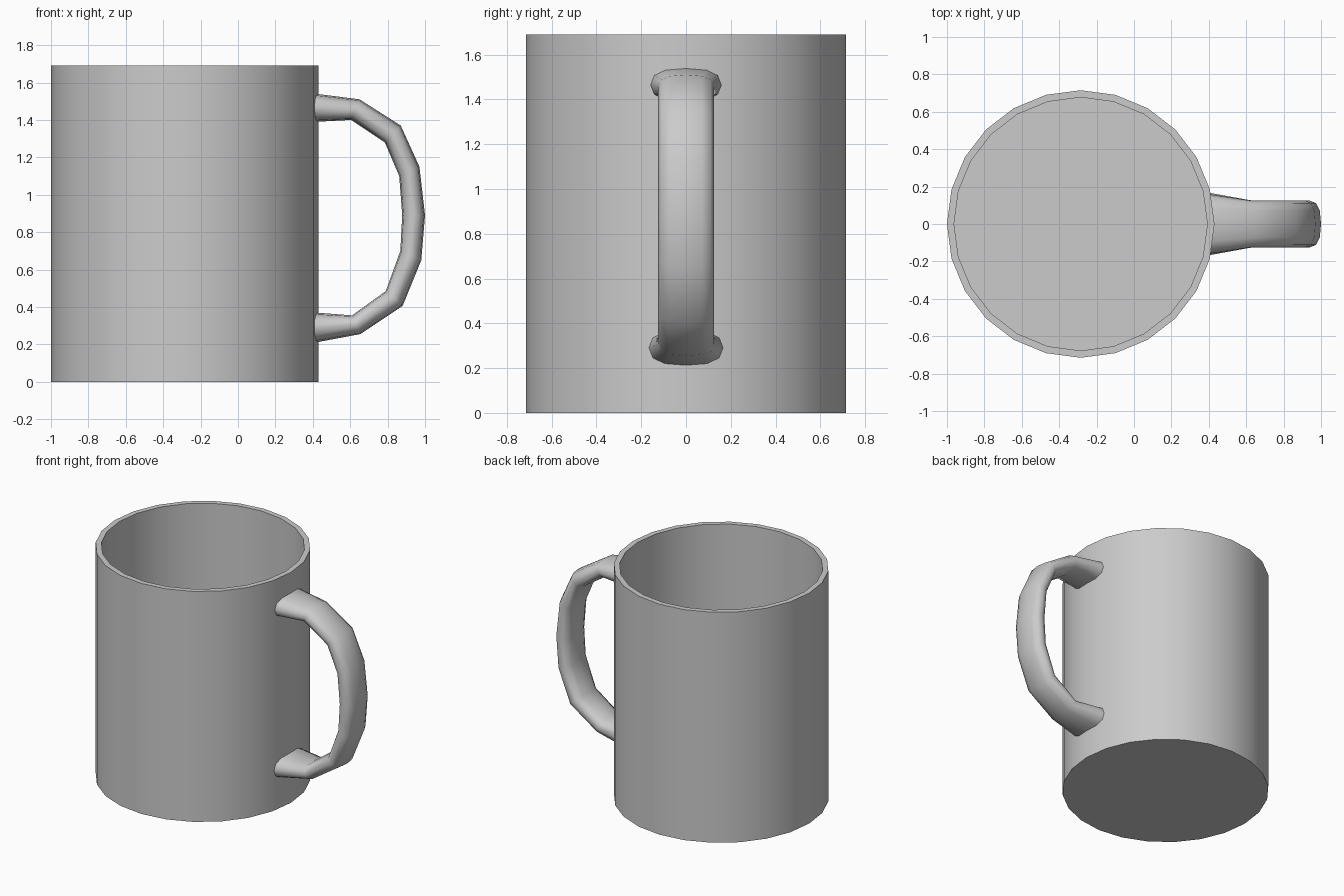
import bpy, bmesh, math

if "Cube" in bpy.data.objects:
    bpy.data.objects.remove(bpy.data.objects["Cube"])

CX, R, SIDES = -0.285, 0.715, 24


def make_object(name, bm):
    bmesh.ops.recalc_face_normals(bm, faces=bm.faces)
    mesh = bpy.data.meshes.new(name)
    bm.to_mesh(mesh)
    bm.free()
    obj = bpy.data.objects.new(name, mesh)
    bpy.context.collection.objects.link(obj)
    bpy.context.view_layer.objects.active = obj
    obj.select_set(True)
    bpy.ops.object.shade_smooth_by_angle(angle=math.radians(50))
    obj.select_set(False)
    return obj


def loft(name, rings):
    """Skin a list of equal-sized rings and cap both ends."""
    bm = bmesh.new()
    loops = [[bm.verts.new(p) for p in ring] for ring in rings]
    n = len(loops[0])
    for a, b in zip(loops, loops[1:]):
        for i in range(n):
            j = (i + 1) % n
            bm.faces.new((a[i], a[j], b[j], b[i]))
    bm.faces.new(loops[0])
    bm.faces.new(loops[-1])
    return make_object(name, bm)


# Cup: outer wall, rim, inner wall and floor
profile = [(R, 0), (R, 1.69), (0.677, 1.69), (0.677, 0.05)]
loft("cup_body", [[(CX + r * math.cos(2 * math.pi * i / SIDES),
                    r * math.sin(2 * math.pi * i / SIDES), z)
                   for i in range(SIDES)] for r, z in profile])

# Handle: (outer x, outer z, inner x, inner z, half width) along the loop
sections = [
    (0.43, 1.54, 0.43, 1.39, 0.16),
    (0.65, 1.51, 0.605, 1.40, 0.125),
    (0.87, 1.37, 0.785, 1.28, 0.125),
    (0.97, 1.15, 0.862, 1.10, 0.125),
    (1.00, 0.89, 0.878, 0.89, 0.125),
    (0.98, 0.65, 0.868, 0.70, 0.125),
    (0.88, 0.405, 0.79, 0.485, 0.125),
    (0.655, 0.255, 0.61, 0.355, 0.125),
    (0.43, 0.21, 0.43, 0.37, 0.168),
]
rings = []
for k, (xo, zo, xi, zi, w) in enumerate(sections):
    ring = []
    for i in range(12):
        a = 2 * math.pi * i / 12
        c, s = math.cos(a), math.sin(a)
        # slightly squared oval cross-section
        t = math.copysign(abs(c) ** 0.8, c)
        y = w * math.copysign(abs(s) ** 0.8, s)
        x = (xo + xi) / 2 + t * (xo - xi) / 2
        z = (zo + zi) / 2 + t * (zo - zi) / 2
        if k in (0, len(sections) - 1):  # ends follow the cup wall
            x = CX + math.sqrt(R * R - y * y) - 0.015
        ring.append((x, y, z))
    rings.append(ring)
loft("handle", rings)
